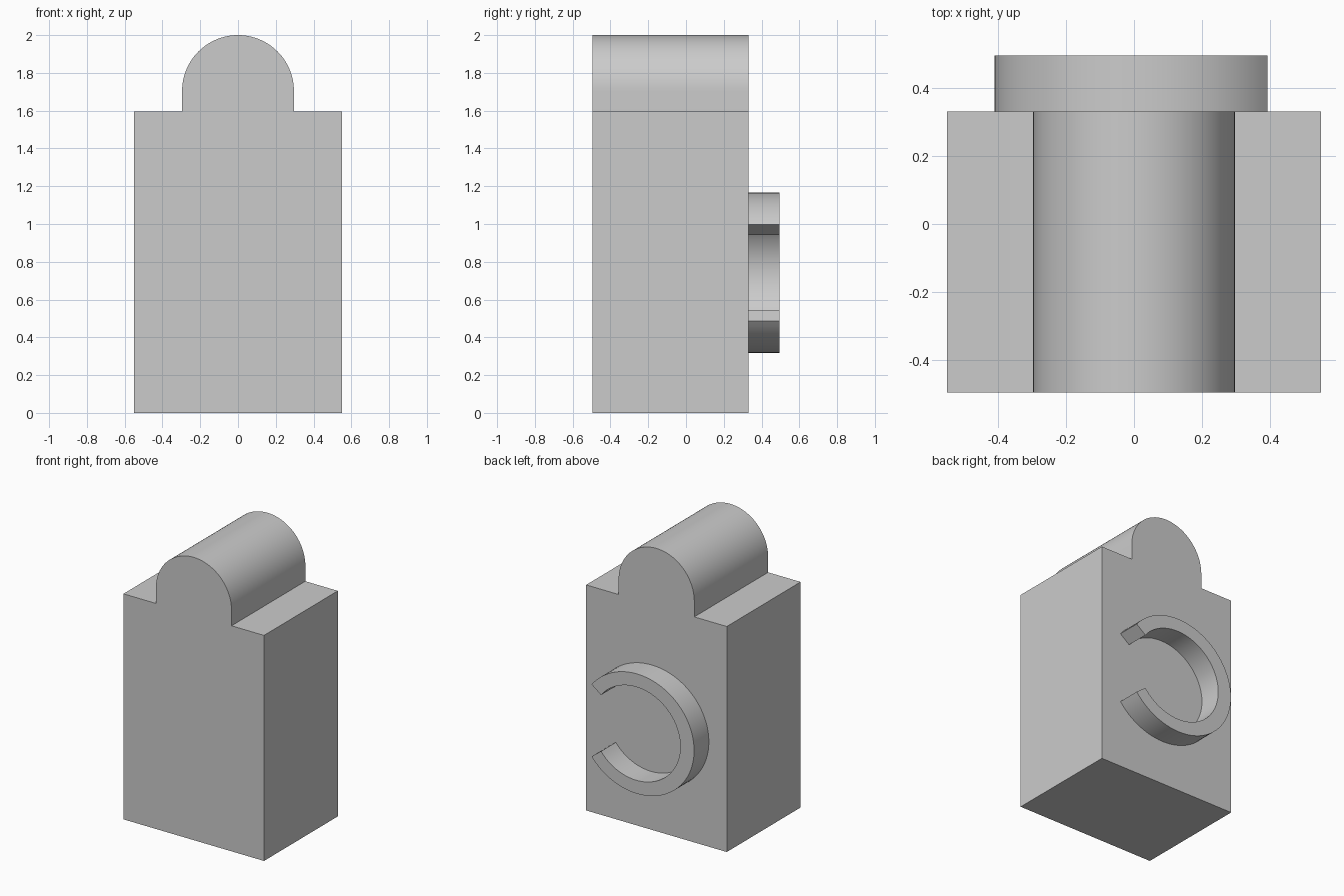
import bpy
import bmesh
from math import cos, sin, pi, radians

cube = bpy.data.objects.get("Cube")
if cube:
    bpy.data.objects.remove(cube, do_unlink=True)

FRONT, BODY_BACK, RING_BACK = -0.495, 0.33, 0.495

grey = bpy.data.materials.new("plain_grey")
grey.use_nodes = True
grey.diffuse_color = (0.6, 0.6, 0.6, 1)
grey.node_tree.nodes["Principled BSDF"].inputs["Base Color"].default_value = grey.diffuse_color


def arc(cx, cz, rx, rz, start, end, steps):
    """Points on an elliptical arc in the x-z plane, angles in degrees."""
    angles = [radians(start + (end - start) * i / steps) for i in range(steps + 1)]
    return [(cx + rx * cos(a), cz + rz * sin(a)) for a in angles]


def extrude_profile(name, outline, y0, y1):
    """Closed x-z outline extruded from y0 to y1."""
    bm = bmesh.new()
    face = bm.faces.new([bm.verts.new((x, y0, z)) for x, z in outline])
    grown = bmesh.ops.extrude_face_region(bm, geom=[face])["geom"]
    verts = [v for v in grown if isinstance(v, bmesh.types.BMVert)]
    bmesh.ops.translate(bm, verts=verts, vec=(0, y1 - y0, 0))
    bmesh.ops.recalc_face_normals(bm, faces=bm.faces)
    mesh = bpy.data.meshes.new(name)
    bm.to_mesh(mesh)
    bm.free()
    mesh.materials.append(grey)
    obj = bpy.data.objects.new(name, mesh)
    bpy.context.collection.objects.link(obj)
    bpy.ops.object.select_all(action="DESELECT")
    obj.select_set(True)
    bpy.context.view_layer.objects.active = obj
    bpy.ops.object.shade_smooth_by_angle(angle=radians(25))
    return obj


# Block with a round-topped ridge along its depth
half, shoulder, radius = 0.55, 1.595, 0.296
ridge = arc(0, 2 - radius, radius, radius, 0, 180, 48)
body = [(-half, 0), (half, 0), (half, shoulder), (radius, shoulder)]
body += ridge + [(-radius, shoulder), (-half, shoulder)]
extrude_profile("body", body, FRONT, BODY_BACK)

# Raised open ring on the back
gap, mid = 37, 0.742
outer = arc(0.036, mid, 0.446, 0.424, gap, 360 - gap, 64)
inner = arc(0.043, mid, 0.345, 0.33, gap, 360 - gap, 64)
extrude_profile("open_ring", outer + inner[::-1], BODY_BACK, RING_BACK)
